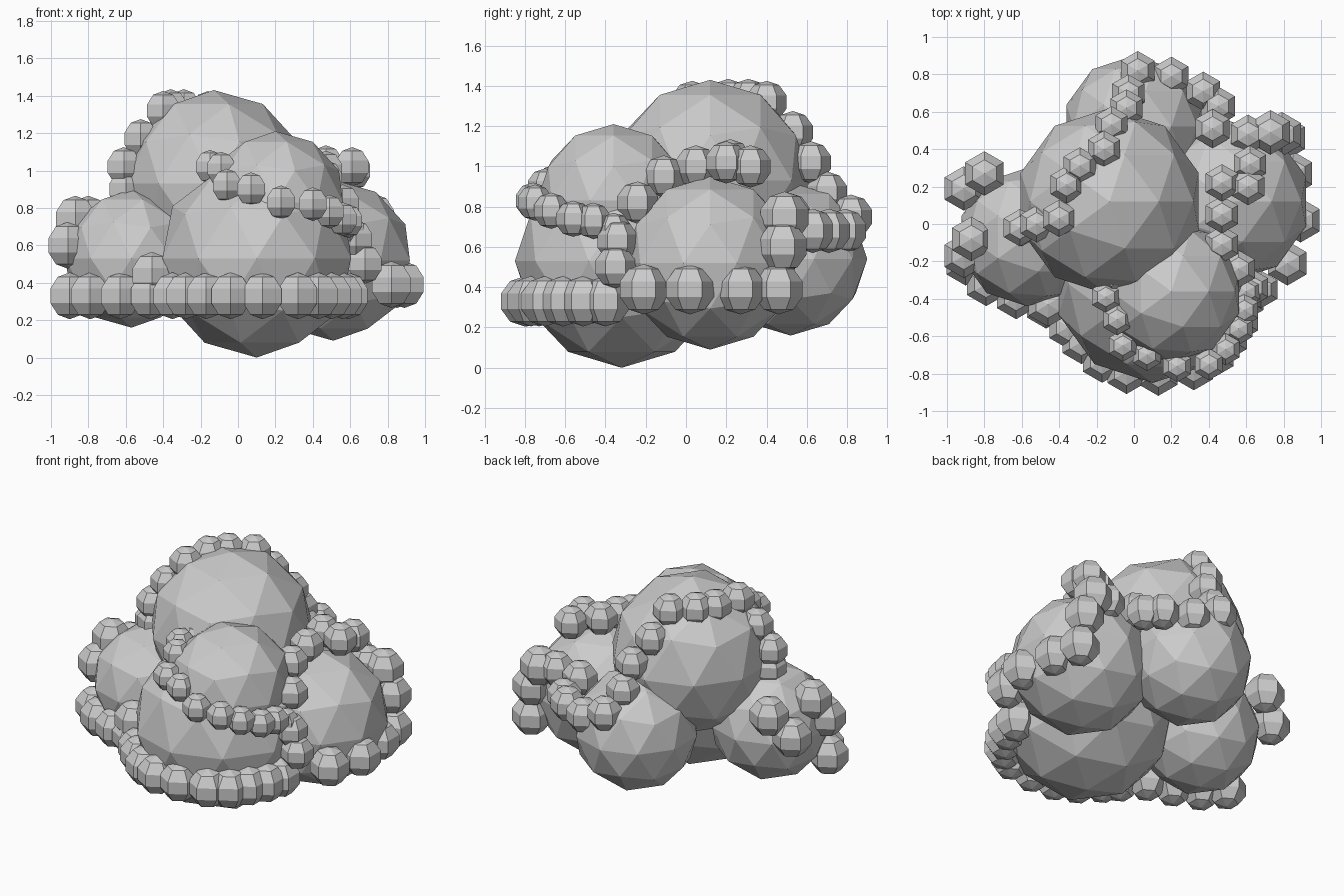
import bpy


def puff(name, x, y, z, r):
    """Large faceted foliage ball."""
    bpy.ops.mesh.primitive_ico_sphere_add(subdivisions=2, radius=r, location=(x, y, z))
    bpy.context.object.name = name


def garland(name, r, points):
    """String of small six-sided beads following the foliage."""
    for i, p in enumerate(points):
        bpy.ops.mesh.primitive_uv_sphere_add(segments=6, ring_count=5, radius=r, location=p)
        bpy.context.object.name = f"{name}_bead_{i + 1}"


# Foliage balls
puff("front_ball", 0.10, -0.32, 0.53, 0.53)
puff("top_ball", -0.13, 0.12, 0.93, 0.50)
puff("front_top_ball", 0.20, -0.36, 0.83, 0.38)
puff("right_ball", 0.51, 0.12, 0.52, 0.43)
puff("left_ball", -0.57, -0.07, 0.53, 0.37)
puff("back_ball", 0.00, 0.52, 0.54, 0.38)

# Low garland round the front and left balls
garland("low_front", 0.125, [
    (-0.90, -0.21, 0.33), (-0.79, -0.32, 0.33), (-0.63, -0.39, 0.33),
    (-0.47, -0.44, 0.33), (-0.46, -0.43, 0.44), (-0.35, -0.55, 0.33),
    (-0.28, -0.63, 0.33), (-0.17, -0.73, 0.33), (-0.04, -0.79, 0.33),
    (0.13, -0.80, 0.33), (0.32, -0.77, 0.33), (0.43, -0.70, 0.33),
    (0.50, -0.61, 0.33), (0.56, -0.51, 0.33), (0.59, -0.40, 0.33)])

# Garland on the left ball
garland("left", 0.125, [
    (-0.91, -0.17, 0.60), (-0.87, -0.08, 0.74), (-0.80, 0.27, 0.74), (-0.91, 0.19, 0.60)])

# Garland climbing over the top ball and down to the back ball
garland("crown", 0.105, [
    (-0.60, -0.02, 0.90), (-0.61, -0.02, 1.02), (-0.52, 0.00, 1.17), (-0.40, 0.03, 1.32),
    (-0.36, 0.21, 1.33), (-0.29, 0.31, 1.33), (-0.16, 0.40, 1.32),
    (-0.12, 0.53, 1.17), (-0.04, 0.62, 1.02), (-0.03, 0.70, 0.87)])
garland("back", 0.11, [
    (0.02, 0.82, 0.75), (0.20, 0.79, 0.68), (0.37, 0.71, 0.68),
    (0.45, 0.63, 0.68), (0.42, 0.51, 0.76), (0.61, 0.48, 0.76)])

# Garland round the side of the right ball
garland("right_low", 0.125, [
    (0.73, 0.49, 0.75), (0.79, 0.48, 0.60), (0.81, 0.46, 0.39), (0.85, 0.27, 0.39),
    (0.89, 0.02, 0.39), (0.82, -0.21, 0.39)])

# Garland over the top of the right ball
garland("right_top", 0.105, [
    (0.68, -0.35, 0.50), (0.63, -0.34, 0.63), (0.56, -0.24, 0.82), (0.47, -0.11, 0.95),
    (0.47, 0.05, 1.00), (0.47, 0.22, 1.03), (0.62, 0.32, 1.00), (0.61, 0.20, 1.02)])

# Garland draped on the upper front ball
garland("front_top", 0.09, [
    (-0.12, -0.28, 1.02), (-0.15, -0.39, 1.02), (-0.09, -0.51, 1.01), (-0.06, -0.65, 0.92),
    (0.07, -0.70, 0.90), (0.23, -0.76, 0.83), (0.40, -0.75, 0.82),
    (0.49, -0.67, 0.78), (0.56, -0.56, 0.74), (0.59, -0.46, 0.73), (0.60, -0.36, 0.68)])
